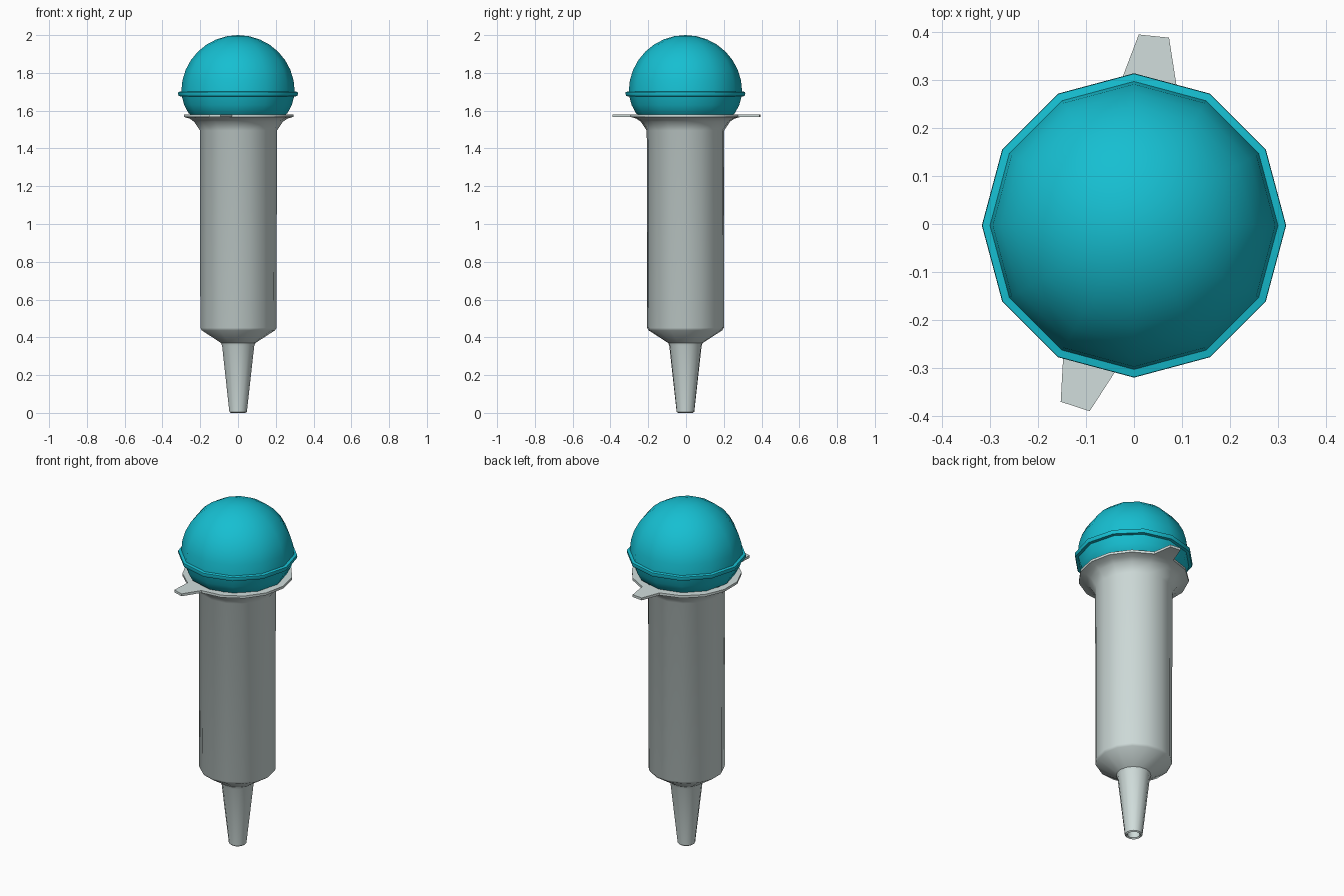
import bpy, bmesh, math
from mathutils import Vector

if "Cube" in bpy.data.objects:
    bpy.data.objects.remove(bpy.data.objects["Cube"])

Y0 = -0.003


def material(name, rgb):
    m = bpy.data.materials.new(name)
    m.diffuse_color = (*rgb, 1)
    m.use_nodes = True
    m.node_tree.nodes["Principled BSDF"].inputs["Base Color"].default_value = m.diffuse_color
    return m


def lathe(profile, sides):
    """Revolve (radius, z) points; zero radius makes a pole."""
    bm = bmesh.new()
    rings = []
    for r, z in profile:
        if r == 0:
            rings.append([bm.verts.new((0, Y0, z))] * sides)
        else:
            rings.append([bm.verts.new((r * math.cos(2 * math.pi * i / sides),
                                        Y0 + r * math.sin(2 * math.pi * i / sides), z))
                          for i in range(sides)])
    for a, b in zip(rings, rings[1:]):
        for i in range(sides):
            j = (i + 1) % sides
            bm.faces.new(list(dict.fromkeys((a[i], a[j], b[j], b[i]))))
    bmesh.ops.recalc_face_normals(bm, faces=bm.faces)
    return bm


def finish(bm, name, mat):
    me = bpy.data.meshes.new(name)
    bm.to_mesh(me)
    bm.free()
    ob = bpy.data.objects.new(name, me)
    bpy.context.collection.objects.link(ob)
    me.materials.append(mat)
    bpy.ops.object.select_all(action='DESELECT')
    ob.select_set(True)
    bpy.context.view_layer.objects.active = ob
    bpy.ops.object.shade_smooth_by_angle(angle=math.radians(35))
    return ob


teal = material("teal_rubber", (0.008, 0.52, 0.64))
pale = material("pale_plastic", (0.64, 0.73, 0.715))

# Hollow barrel: tip, shoulder, tube, flared flange, then back down inside
outer = [(0.04, 0), (0.047, 0.006), (0.086, 0.355), (0.092, 0.37), (0.196, 0.437),
         (0.204, 0.45), (0.206, 1.495), (0.238, 1.542), (0.262, 1.558), (0.293, 1.567)]
inner = [(0.293, 1.581), (0.25, 1.581), (0.192, 1.5), (0.19, 0.455), (0.075, 0.375),
         (0.033, 0.006)]
profile = outer + inner
barrel = lathe(profile + profile[:1], 15)
bmesh.ops.remove_doubles(barrel, verts=barrel.verts, dist=1e-5)

# Two finger tabs pulled out of rim faces
barrel.faces.ensure_lookup_table()
for deg in (84, 252):
    d = Vector((math.cos(math.radians(deg)), math.sin(math.radians(deg)), 0))
    target = Vector((0, Y0, 1.574)) + d * 0.287
    face = min(barrel.faces, key=lambda f: (f.calc_center_median() - target).length
               + (0 if f.normal.dot(d) > 0.9 else 1))
    tip = bmesh.ops.extrude_discrete_faces(barrel, faces=[face])["faces"][0]
    c = tip.calc_center_median()
    for v in tip.verts:
        off = v.co - c
        v.co = c + d * 0.11 + Vector((off.x * 0.52, off.y * 0.52, off.z))
finish(barrel, "barrel", pale)

# Rubber bulb: plug, lower bowl, seam ring and dome
bulb = [(0, 1.49), (0.18, 1.49), (0.235, 1.565), (0.262, 1.587), (0.285, 1.63),
        (0.297, 1.675), (0.313, 1.677), (0.317, 1.688), (0.316, 1.699), (0.3, 1.702)]
steps = 8
bulb += [(0.3 * math.cos(i * math.pi / 2 / steps),
          1.702 + 0.298 * math.sin(i * math.pi / 2 / steps)) for i in range(1, steps)]
bulb.append((0, 2.0))
finish(lathe(bulb, 12), "squeeze_bulb", teal)
